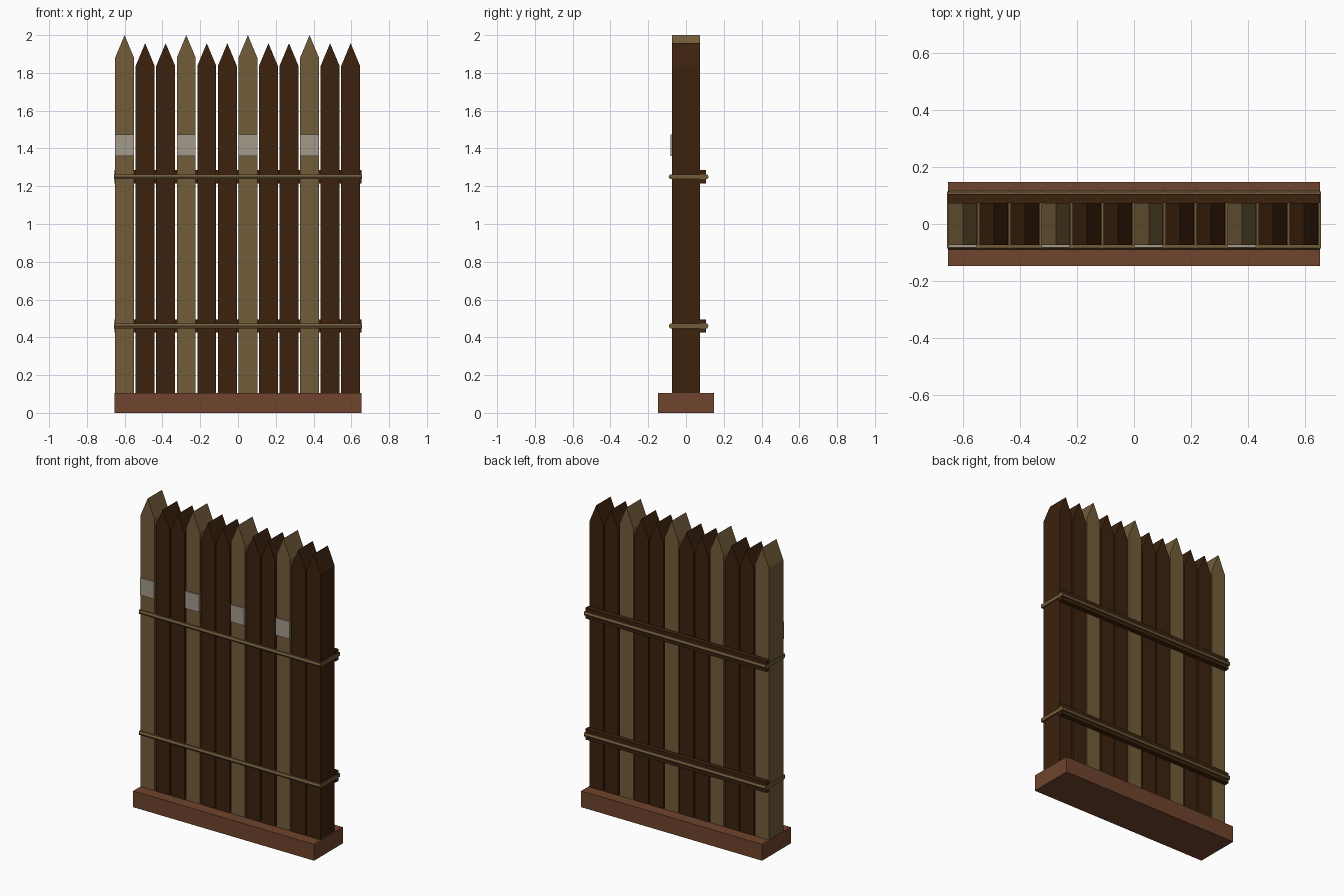
import bpy, bmesh

if "Cube" in bpy.data.objects:
    bpy.data.objects.remove(bpy.data.objects["Cube"])


def material(name, rgb):
    m = bpy.data.materials.new(name)
    m.diffuse_color = (*rgb, 1)
    m.use_nodes = True
    m.node_tree.nodes["Principled BSDF"].inputs["Base Color"].default_value = m.diffuse_color
    return m


DARK = material("dark wood", (0.045, 0.016, 0.0044))
LIGHT = material("light wood", (0.171, 0.107, 0.042))
BASE = material("red brown base", (0.162, 0.058, 0.026))
PLATE = material("pale grey", (0.371, 0.328, 0.254))


def prism(name, profile, vec, mat):
    """Extrude a closed planar profile of 3D points along vec."""
    bm = bmesh.new()
    face = bm.faces.new([bm.verts.new(p) for p in profile])
    ext = bmesh.ops.extrude_face_region(bm, geom=[face])
    bmesh.ops.translate(bm, vec=vec, verts=[v for v in ext["geom"] if isinstance(v, bmesh.types.BMVert)])
    bmesh.ops.recalc_face_normals(bm, faces=bm.faces)
    me = bpy.data.meshes.new(name)
    bm.to_mesh(me)
    bm.free()
    me.materials.append(mat)
    ob = bpy.data.objects.new(name, me)
    bpy.context.collection.objects.link(ob)
    return ob


def box(name, x0, x1, y0, y1, z0, z1, mat):
    return prism(name, [(x0, y0, z0), (x1, y0, z0), (x1, y1, z0), (x0, y1, z0)], (0, 0, z1 - z0), mat)


PITCH, HALF, FRONT, BACK = 0.1088, 0.05, -0.074, 0.074
X = 0.653

# base plinth
box("base", -X, X, -0.148, 0.148, 0, 0.106, BASE)

# pointed stakes, every third one taller and paler with a front plate
for i in range(12):
    x = (i - 5.5) * PITCH - 0.002
    tall = i % 3 == 0
    top = 2.0 if tall else 1.957
    l, r, s = x - HALF, x + HALF, top - 0.12
    prism("tall_stake" if tall else "short_stake",
          [(l, FRONT, 0.1), (r, FRONT, 0.1), (r, FRONT, s), (x, FRONT, top), (l, FRONT, s)],
          (0, BACK - FRONT, 0), LIGHT if tall else DARK)
    if tall:
        box("plate", l, r, FRONT - 0.008, FRONT, 1.36, 1.473, PLATE)

# back rails and the bindings that loop around them and the stakes
for z in (0.46, 1.25):
    box("back_rail", -X, X, BACK, 0.105, z - 0.035, z + 0.035, DARK)
    for name, y, d in (("front_binding", FRONT, -1), ("back_binding", 0.102, 1)):
        h = 0.012
        prism(name, [(-X, y, z - h), (-X, y, z + h), (-X, y + d * 0.011, z + h),
                     (-X, y + d * 0.018, z), (-X, y + d * 0.011, z - h)], (2 * X, 0, 0), LIGHT)
    # cross ties in the gaps and around both ends
    for i in range(13):
        x = (i - 6) * PITCH - 0.002
        if i in (0, 12):
            x = (-1 if i == 0 else 1) * (X - 0.001)
        box("cross_tie", x - 0.004, x + 0.004, FRONT - 0.012, 0.114, z - 0.012, z + 0.012, LIGHT)
